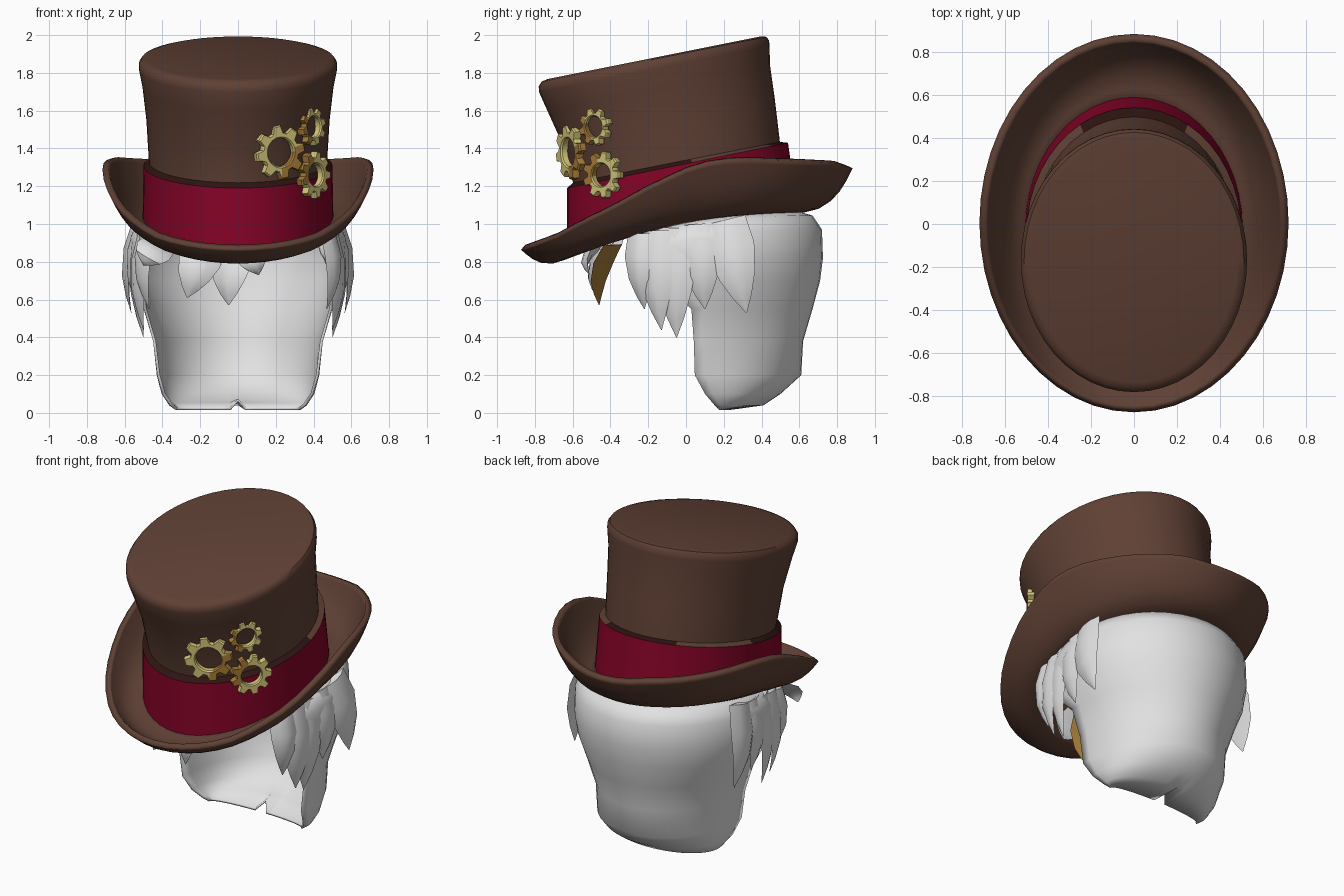
import bpy, bmesh, math
from mathutils import Vector, Matrix

if "Cube" in bpy.data.objects:
    bpy.data.objects.remove(bpy.data.objects["Cube"])


def material(name, rgb):
    m = bpy.data.materials.new(name)
    m.diffuse_color = (*rgb, 1)
    m.use_nodes = True
    m.node_tree.nodes["Principled BSDF"].inputs["Base Color"].default_value = m.diffuse_color
    return m


BROWN = material("brown felt", (0.115, 0.052, 0.035))
RED = material("crimson ribbon", (0.235, 0.001, 0.02))
DARK = material("dark lining", (0.028, 0.007, 0.006))
GOLD = material("pale gold", (0.66, 0.56, 0.19))
BRONZE = material("bronze", (0.38, 0.20, 0.04))
WHITE = material("white hair", (0.76, 0.76, 0.76))


def finish(bm, name, mats, angle=40, thickness=0):
    me = bpy.data.meshes.new(name)
    bm.to_mesh(me)
    bm.free()
    ob = bpy.data.objects.new(name, me)
    bpy.context.collection.objects.link(ob)
    for m in mats:
        me.materials.append(m)
    bpy.ops.object.select_all(action='DESELECT')
    ob.select_set(True)
    bpy.context.view_layer.objects.active = ob
    if thickness:
        s = ob.modifiers.new("thickness", 'SOLIDIFY')
        s.thickness = thickness
        s.offset = -1
    bpy.ops.object.shade_smooth_by_angle(angle=math.radians(angle))
    return ob


def loft(rows, closed=True, caps=()):
    """Skin a list of point rows; caps names the row indices to fill."""
    bm = bmesh.new()
    vs = [[bm.verts.new(p) for p in r] for r in rows]
    n = len(rows[0])
    for a, b in zip(vs, vs[1:]):
        for i in range(n if closed else n - 1):
            j = (i + 1) % n
            bm.faces.new((a[i], a[j], b[j], b[i]))
    for c in caps:
        bm.faces.new(vs[c])
    bmesh.ops.recalc_face_normals(bm, faces=bm.faces)
    return bm


def lerp(table, x):
    if x <= table[0][0]:
        return table[0][1]
    for (x0, y0), (x1, y1) in zip(table, table[1:]):
        if x <= x1:
            return y0 + (y1 - y0) * (x - x0) / (x1 - x0)
    return table[-1][1]


N = 48
ANGLES = [2 * math.pi * i / N for i in range(N)]


def oval(cy, z, slope, rx, ry):
    return [(rx * math.cos(a), cy + ry * math.sin(a), z + slope * ry * math.sin(a)) for a in ANGLES]


def base_z(y):
    """Height of the seam between crown and brim."""
    return 1.0 + .19 * y - .15 * y * y


# Crown: flared, leaning forward, with a rounded top edge
crown = [(-.02, .99, .2, .465, .55), (-.045, 1.3, .2, .47, .545), (-.095, 1.55, .2, .485, .565),
         (-.145, 1.72, .2, .505, .59), (-.168, 1.82, .2, .525, .61), (-.17, 1.85, .2, .525, .61),
         (-.17, 1.872, .2, .51, .595), (-.17, 1.88, .2, .48, .565)]
finish(loft([oval(*r) for r in crown], caps=(-1,)), "crown", [BROWN])

# Ribbon, and the lining that closes the gap between ribbon and crown
foot = [(x, y, base_z(y) + .022) for x, y, z in oval(-.02, 1, 0, .505, .61)]
finish(loft([foot, oval(-.045, 1.31, .205, .5, .585)]), "ribbon", [RED])
bm = loft([oval(-.045, 1.31, .205, .5, .585), oval(-.045, 1.332, .19, .468, .54)])
for f in bm.faces:
    c = f.calc_center_median()
    f.material_index = int(c.y > 0 and abs(c.x) > .22)
finish(bm, "ribbon_lining", [DARK, BROWN])

# Brim: a bowl from the crown base to a rim that rises at the sides
RIM = [(-.87, .89), (-.7, .95), (-.55, 1.03), (-.4, 1.1), (-.2, 1.21), (0, 1.3), (.15, 1.345),
       (.3, 1.355), (.6, 1.345), (.8, 1.335), (.87, 1.31)]
brim = []
for t in (0, .2, .4, .6, .75, .88, .96, 1):
    row = []
    for a in ANGLES:
        c, s = math.cos(a), math.sin(a)
        yi, yo = -.02 + .56 * s, .85 * s
        bow = t ** .8                      # steeper toward the rim
        y = yi + (yo - yi) * bow
        x = c * (.46 + .225 * bow)
        z0 = base_z(yi) + .035
        dip = -.055 * math.sin(math.pi * t) * max(0, -s)
        rise = t ** (1.75 + .9 * max(0, s))
        row.append((x, y, z0 + (lerp(RIM, .87 * s) - z0) * rise + dip))
    brim.append(row)
bm = loft(brim)
if sum(f.normal.z for f in bm.faces) < 0:
    bmesh.ops.reverse_faces(bm, faces=bm.faces)
finish(bm, "brim", [BROWN], 60, .035)


# Gears lying against the crown, each tarnished on the side facing its neighbours
def gear(name, centre, normal, r, teeth, turn, hole, tarnish):
    outer, inner = [], []
    for i in range(teeth):
        for da, k in ((-.36, .74), (-.18, 1), (.18, 1), (.36, .74)):
            a = 2 * math.pi * (i + da) / teeth + turn
            outer.append((k * r * math.cos(a), k * r * math.sin(a)))
            inner.append((hole * r * math.cos(a), hole * r * math.sin(a)))
    h = .02
    rows = [[(x, y, z) for x, y in ring] for ring, z in
            ((inner, -h), (outer, -h), (outer, h * .6), ([(x * .95, y * .95) for x, y in outer], h),
             ([(x * 1.1, y * 1.1) for x, y in inner], h), (inner, h * .6), (inner, -h))]
    bm = loft(rows)
    bmesh.ops.remove_doubles(bm, verts=bm.verts, dist=1e-5)
    bmesh.ops.recalc_face_normals(bm, faces=bm.faces)
    q = Vector(normal).to_track_quat('Z', 'Y').to_matrix().to_4x4()
    bm.transform(Matrix.Translation(centre) @ q)
    d = Vector(tarnish).normalized()
    for f in bm.faces:
        f.material_index = int((f.calc_center_median() - Vector(centre)).dot(d) > .42 * r)
    finish(bm, name, [GOLD, BRONZE], 30)


gear("large_gear", (.22, -.61, 1.38), (.45, -.89, -.05), .145, 8, .2, .52, (.75, .35, -.6))
gear("lower_gear", (.40, -.44, 1.26), (.78, -.62, 0), .125, 9, 0, .48, (-.6, -.75, .35))
gear("upper_gear", (.39, -.48, 1.515), (.78, -.62, 0), .1, 8, .3, .56, (-.6, -.75, -.4))

# Back hair: an open shell that hugs the head and curls under to a short floor
# z offset or height, half width, centre y, back y, sweep angle, follows the brim
shell = [(.02, .45, .05, .55, 128, True), (-.015, .54, .08, .67, 128, True),
         (-.09, .57, .1, .72, 128, True), (.82, .575, .1, .725, 126, False),
         (.70, .555, .1, .71, 112, False), (.55, .50, .08, .67, 95, False),
         (.38, .45, .07, .62, 93, False), (.2, .43, .1, .61, 96, False),
         (.1, .405, .16, .5, 100, False), (.04, .365, .19, .41, 100, False),
         (.015, .33, .18, .23, 95, False)]
M = 28
rows = []
for k, (z, w, cy, b, sweep, follow) in enumerate(shell):
    row = []
    for i in range(M + 1):
        a = math.radians(sweep) * (2 * i / M - 1)
        y = cy + (b - cy) * math.cos(a)
        zz = base_z(y) + z if follow else z
        if k == len(shell) - 1 and i == M // 2:    # notch in the middle of the hem
            y, zz = y + .05, zz + .045
        row.append((w * math.sin(a), y, zz))
    rows.append(row)
bm = loft(rows, closed=False)
if sum(f.normal.dot(f.calc_center_median() - Vector((0, .1, .6))) for f in bm.faces) < 0:
    bmesh.ops.reverse_faces(bm, faces=bm.faces)
finish(bm, "back_hair", [WHITE], 50, .015)


# Locks: flat, bowed, pointed strands
def lock(name, root, tip, out, width, gold_back=False):
    root, tip, out = Vector(root), Vector(tip), Vector(out).normalized()
    side = (tip - root).cross(out).normalized()
    rows = []
    for t, k in ((0, .9), (.3, 1), (.6, .75), (.82, .4), (1, .02)):
        c = root.lerp(tip, t) + out * .045 * math.sin(math.pi * t)
        rows.append([c + side * width / 2 * k * u + out * .025 * k * v
                     for u, v in ((-1, -.6), (-.5, .6), (0, 1), (.5, .6), (1, -.6), (0, -1))])
    bm = loft(rows, caps=(0, -1))
    if gold_back:
        for f in bm.faces:
            f.material_index = int(f.normal.dot(out) < -.5)
    finish(bm, name, [WHITE, BRONZE], 50)


# Side locks: root y, root z, tip x, tip y, tip z, width
SIDE = [(-.24, .95, .47, -.22, .55, .18), (-.16, .965, .50, -.13, .44, .22),
        (-.05, .98, .50, -.05, .40, .24), (.07, 1.0, .53, .10, .55, .24),
        (.2, 1.02, .565, .32, .53, .26)]
for s, label in ((-1, "left"), (1, "right")):
    for i, (ry, rz, tx, ty, tz, w) in enumerate(SIDE):
        rx = .485 + .05 * (ry + .25) / .45
        lock(f"{label}_lock_{i + 1}", (s * rx, ry, rz), (s * tx, ty, tz), (s, -.25 + ry, 0), w)

# Fringe locks: root x, root y, tip x, tip z, tip y, width, sideways turn
FRINGE = [(-.17, -.44, -.27, .61, -.47, .23, -.15), (-.01, -.40, -.05, .57, -.46, .24, -.5),
          (.05, -.47, .11, .73, -.51, .18, .03), (-.42, -.36, -.50, .78, -.42, .2, -.25)]
for i, (rx, ry, tx, tz, ty, w, turn) in enumerate(FRINGE):
    lock(f"fringe_lock_{i + 1}", (rx, ry, .89), (tx, ty, tz), (turn, -1, 0), w, i == 1)
